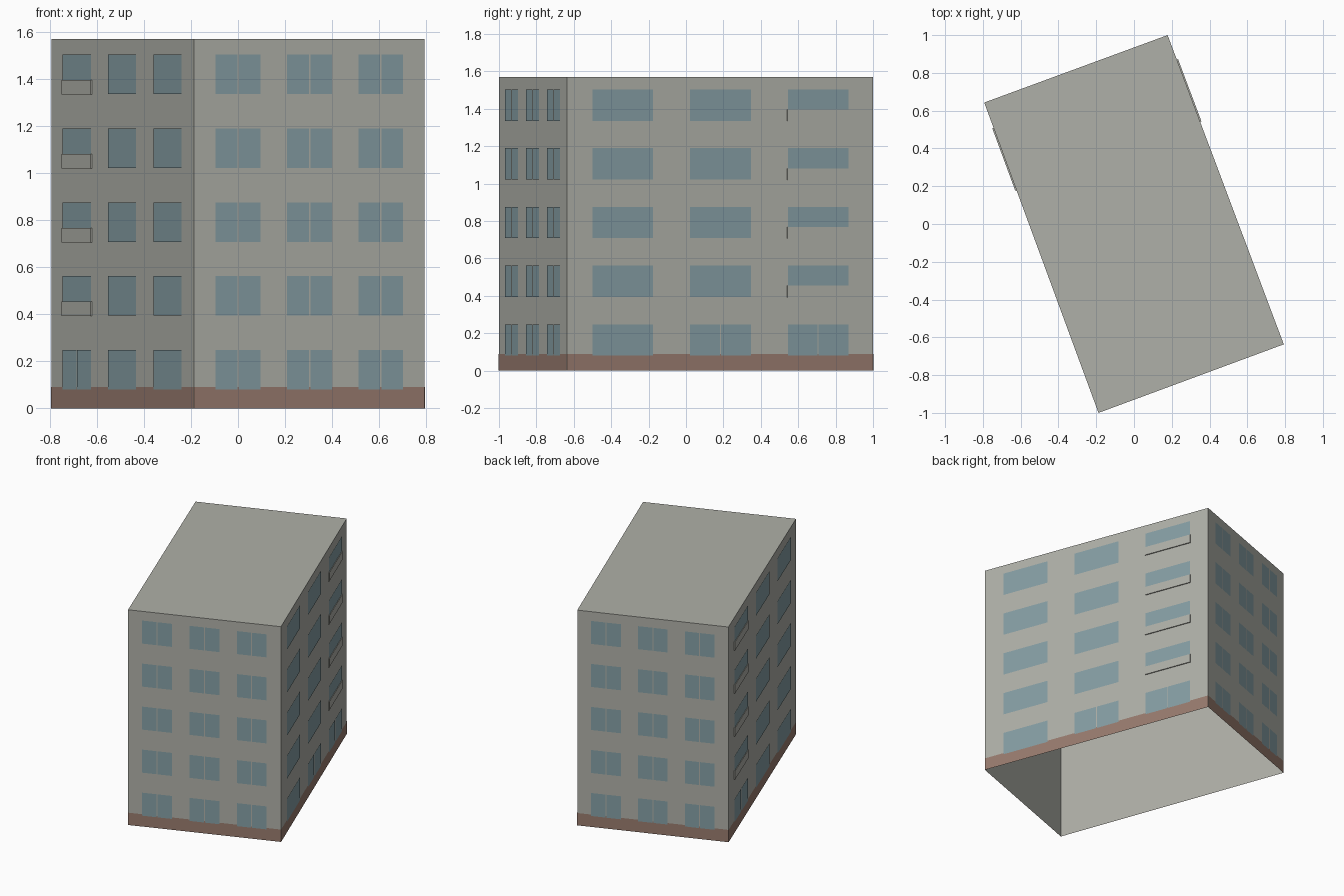
import bpy
import bmesh
from mathutils import Vector

cube = bpy.data.objects.get("Cube")
if cube:
    bpy.data.objects.remove(cube, do_unlink=True)


def material(name, rgb):
    mat = bpy.data.materials.new(name)
    mat.use_nodes = True
    color = (*rgb, 1)
    mat.diffuse_color = color
    mat.node_tree.nodes["Principled BSDF"].inputs["Base Color"].default_value = color
    return mat


CONCRETE = material("warm grey concrete", (0.43, 0.434, 0.392))
GLASS = material("blue grey glass", (0.235, 0.342, 0.371))
BRICK = material("brown plinth", (0.314, 0.198, 0.156))

HEIGHT = 1.57
PLINTH = 0.09
FLOORS = 5
FLOOR_STEP = 0.314
SILL, PANE_HEIGHT = 0.08, 0.168
RAIL_HEIGHT, RAIL_DEPTH = 0.06, 0.007
MULLION = 0.007

# Footprint corners, counter-clockwise from the front corner
CORNERS = [Vector(c) for c in ((-0.188, -1, 0), (0.793, -0.637, 0),
                               (0.178, 1, 0), (-0.793, 0.643, 0))]
NAMES = ["front", "left", "back", "right"]
SHORT_COLUMNS = [(0.093, 0.289), (0.403, 0.599), (0.712, 0.907)]
LONG_COLUMNS = [(0.083, 0.281), (0.402, 0.6), (0.721, 0.919)]


def finish(bm, name, mat):
    mesh = bpy.data.meshes.new(name)
    bm.to_mesh(mesh)
    bm.free()
    mesh.materials.append(mat)
    obj = bpy.data.objects.new(name, mesh)
    bpy.context.collection.objects.link(obj)
    return obj


class Wall:
    """Places flat plates on one side of the footprint."""

    def __init__(self, index):
        self.start = CORNERS[index]
        self.span = CORNERS[(index + 1) % 4] - self.start
        self.length = self.span.length
        self.normal = self.span.cross(Vector((0, 0, 1))).normalized()

    def plate(self, bm, u0, u1, z0, z1, out):
        spots = [(u0, z0), (u1, z0), (u1, z1), (u0, z1)]
        verts = [bm.verts.new(self.start + self.span * u + self.normal * out
                              + Vector((0, 0, z))) for u, z in spots]
        return bm.faces.new(verts)

    def panel(self, bm, u0, u1, z0, z1, depth):
        # Front face with edges running back to the wall
        front = self.plate(bm, u0, u1, z0, z1, depth)
        back = [bm.verts.new(v.co - self.normal * depth) for v in front.verts]
        ring = list(front.verts)
        for i in range(4):
            j = (i + 1) % 4
            bm.faces.new((ring[j], ring[i], back[i], back[j]))


# Open-bottomed shell: four walls and a flat roof
bm = bmesh.new()
low = [bm.verts.new(c) for c in CORNERS]
high = [bm.verts.new(c + Vector((0, 0, HEIGHT))) for c in CORNERS]
for i in range(4):
    j = (i + 1) % 4
    bm.faces.new((low[i], low[j], high[j], high[i]))
bm.faces.new(high)
finish(bm, "building_shell", CONCRETE)

for index, side in enumerate(NAMES):
    wall = Wall(index)
    is_long = index % 2 == 1
    columns = LONG_COLUMNS if is_long else SHORT_COLUMNS
    # The balcony column is nearest the back on both long walls
    balcony = {"left": 2, "right": 0}.get(side)
    doors = {"left": (1, 2), "right": (0,)}.get(side, ())

    # Painted plinth band
    bm = bmesh.new()
    wall.plate(bm, 0, 1, 0, PLINTH, 0.0015)
    finish(bm, side + "_plinth", BRICK)

    # Windows, split into two panes where there is a mullion
    bm = bmesh.new()
    for floor in range(FLOORS):
        z = SILL + floor * FLOOR_STEP
        for col, (u0, u1) in enumerate(columns):
            split = not is_long or (floor == 0 and col in doors)
            if split:
                mid, gap = (u0 + u1) / 2, MULLION / 2 / wall.length
                panes = [(u0, mid - gap), (mid + gap, u1)]
            else:
                panes = [(u0, u1)]
            for a, b in panes:
                wall.plate(bm, a, b, z, z + PANE_HEIGHT, 0.003)
    finish(bm, side + "_windows", GLASS)

    # Balcony fronts on the upper floors
    if balcony is not None:
        bm = bmesh.new()
        u0, u1 = columns[balcony]
        for floor in range(1, FLOORS):
            z = SILL + floor * FLOOR_STEP
            wall.panel(bm, u0 - 0.002, u1 + 0.002, z - 0.002,
                       z + RAIL_HEIGHT, RAIL_DEPTH)
        finish(bm, side + "_balcony_fronts", CONCRETE)
